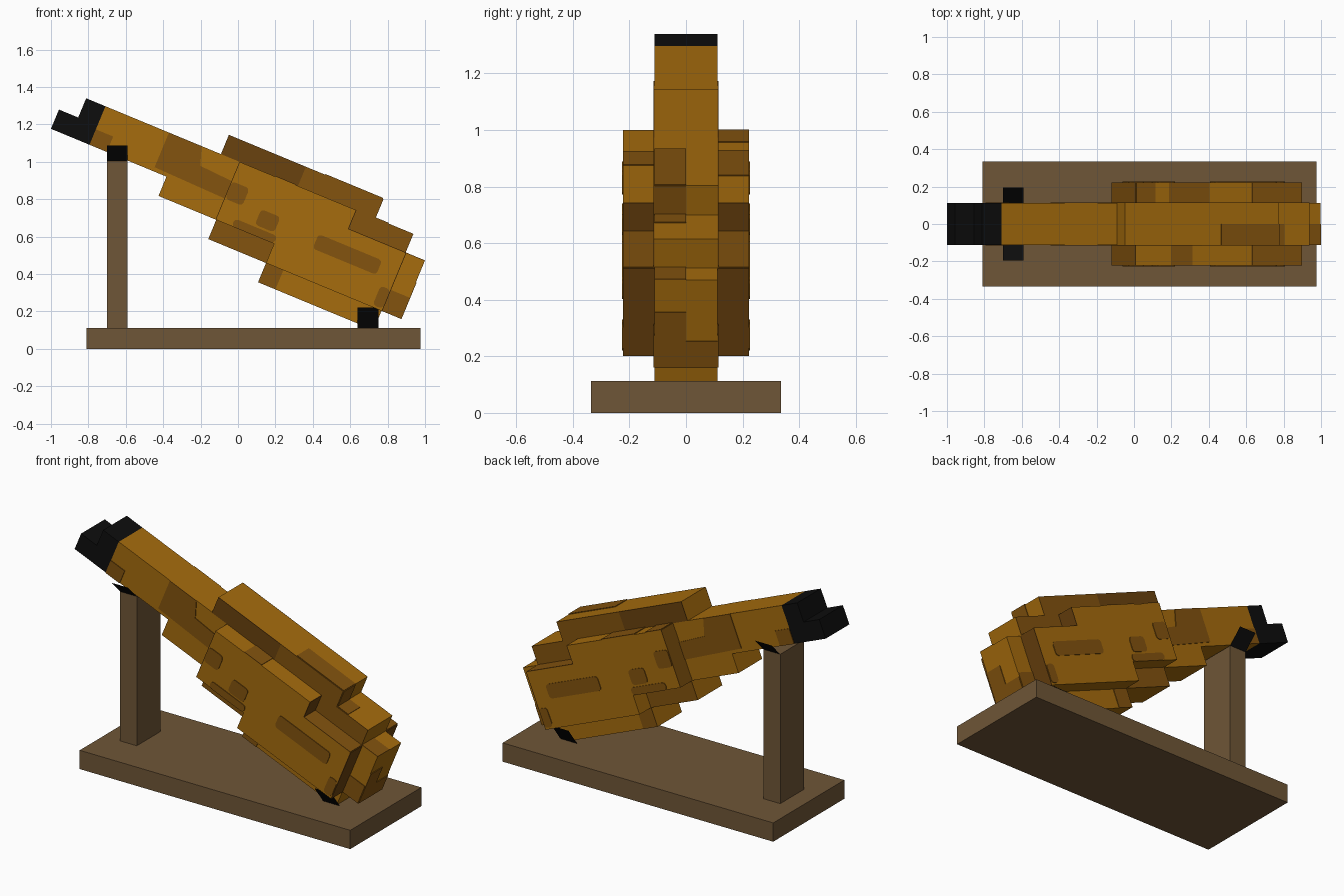
import bpy, bmesh, math

cube = bpy.data.objects.get("Cube")
if cube:
    bpy.data.objects.remove(cube, do_unlink=True)


def material(name, rgb):
    lin = [((c / 255 + 0.055) / 1.055) ** 2.4 if c > 10 else c / 3295 for c in rgb]
    m = bpy.data.materials.new(name)
    m.use_nodes = True
    m.diffuse_color = (*lin, 1)
    m.node_tree.nodes["Principled BSDF"].inputs["Base Color"].default_value = (*lin, 1)
    return m


GOLD = material("gold", (166, 108, 13))
MID = material("brown", (131, 83, 14))
DARK = material("dark brown", (106, 66, 14))
WOOD = material("wood", (111, 86, 55))
BLACK = material("black", (13, 13, 13))

UNIT = 0.1114           # grid step of the blocky hull
TILT = math.radians(22.5)
HALF, WIDE = UNIT, 2 * UNIT
THIN = 0.004


def tilted(u, y, v):
    """Hull grid position (u towards the tail, v up) to world space."""
    a, b = -1.374 + u * UNIT, 0.37 + v * UNIT
    c, s = math.cos(TILT), math.sin(TILT)
    return (a * c + b * s, y, b * c - a * s)


def finish(name, bm, mat):
    bmesh.ops.recalc_face_normals(bm, faces=bm.faces)
    mesh = bpy.data.meshes.new(name)
    bm.to_mesh(mesh)
    bm.free()
    mesh.materials.append(mat)
    ob = bpy.data.objects.new(name, mesh)
    bpy.context.collection.objects.link(ob)
    return ob


def slab(name, outline, y0, y1, mat, place=tilted, cut=0):
    """Extrude an outline along y, optionally with trimmed corners."""
    bm = bmesh.new()
    rings = [[bm.verts.new(place(u, y, v)) for u, v in outline] for y in (y0, y1)]
    n = len(outline)
    for r in rings:
        bm.faces.new(r)
    for i in range(n):
        j = (i + 1) % n
        bm.faces.new((rings[0][i], rings[0][j], rings[1][j], rings[1][i]))
    if cut:
        edges = [bm.edges.get((a, b)) for a, b in zip(*rings)]
        bmesh.ops.bevel(bm, geom=edges, offset=cut, segments=2, profile=0.5, affect='EDGES')
    return finish(name, bm, mat)


def rect(u0, v0, u1, v1):
    return [(u0, v0), (u1, v0), (u1, v1), (u0, v1)]


def flat(u, y, v):
    return (u, y, v)


# Stand
slab("base_board", rect(-0.81, 0, 0.975, 0.112), -0.335, 0.335, WOOD, flat)
slab("post", rect(-0.7, 0.112, -0.59, 1.003), -HALF, HALF, WOOD, flat)


# Sloping cradle flaps, one on each side
def flap(name, x0, x1, z0, z1, side):
    bm = bmesh.new()
    y0, y1 = side * HALF, side * 0.194
    bm.faces.new([bm.verts.new(p) for p in
                  ((x0, y0, z0), (x1, y0, z0), (x1, y1, z1), (x0, y1, z1))])
    finish(name, bm, BLACK)


for side, label in ((1, "left"), (-1, "right")):
    flap("upper_flap_" + label, -0.7, -0.59, 1.003, 1.087, side)
    flap("lower_flap_" + label, 0.64, 0.75, 0.112, 0.22, side)

# Hull: stepped centre, nose and two flank slabs
core = [(2, 3), (2, 5), (8, 5), (8, 6), (16, 6), (16, 5), (18, 5), (18, 4), (19, 4),
        (19, 1), (18, 1), (18, 0), (12, 0), (12, 1), (9, 1), (9, 2), (6, 2), (6, 3)]
nose = [(0, 3), (0, 4), (1, 4), (1, 5), (2, 5), (2, 3)]
flank = [(9, 2), (9, 5), (15, 5), (15, 4), (18, 4), (18, 1), (12, 1), (12, 2)]
slab("hull_core", core, -HALF, HALF, GOLD)
slab("nose", nose, -HALF, HALF, BLACK)

# Patches on the side walls, mirrored
core_patches = [(rect(2, 3, 2.9, 3.8), MID), (rect(8, 5, 12, 6), DARK),
                (rect(12, 5, 16, 6), MID), (rect(15, 4, 18, 5), MID),
                (rect(9, 1, 12, 2), MID), (rect(12, 0, 12.9, 1), MID),
                (rect(18, 1, 19, 2.1), MID),
                ([(5.3, 3.2), (9, 3.1), (9, 4), (7.3, 4.1), (7, 5), (5.3, 5)], MID)]
flank_patches = [rect(9, 3.1, 9.9, 4), rect(10.8, 2.5, 11.8, 3.3), rect(9.8, 2, 12, 2.4),
                 rect(13.8, 2.5, 17.1, 3.25), rect(17.5, 1.1, 18, 2.1)]
for side, label in ((1, "left"), (-1, "right")):
    slab("flank_" + label, flank, side * HALF, side * WIDE, GOLD)
    for outline, mat in core_patches:
        slab("core_patch_" + label, outline, side * HALF, side * (HALF + THIN), mat)
    for outline in flank_patches:
        slab("flank_patch_" + label, outline, side * WIDE, side * (WIDE + THIN), MID, cut=0.018)

# Patches on top steps and end faces
t = THIN / UNIT


def top_patch(u0, u1, v, y0, y1, mat):
    slab("top_patch", rect(u0, v, u1, v + t), y0, y1, mat)


def end_patch(u, v0, v1, y0, y1, mat, way=1):
    slab("end_patch", rect(u, v0, u + way * t, v1), y0, y1, mat)


top_patch(13, 16, 6, -HALF, 0, MID)
top_patch(16, 16.7, 5, -HALF, 0, MID)
top_patch(18, 19, 4, -HALF, 0, MID)
top_patch(10.8, 11.9, 5, -WIDE, -HALF, MID)
top_patch(10.7, 12.8, 5, HALF, WIDE, MID)
top_patch(9, 10, 5, HALF, WIDE, MID)
end_patch(16, 5, 6, -HALF, 0, MID)
end_patch(19, 1, 1.9, -HALF, HALF, MID)
end_patch(19, 1.9, 2.9, -HALF, 0, MID)
for y0, y1 in ((-WIDE, -HALF), (HALF, WIDE)):
    top_patch(15, 18, 4, y0, y1, MID)
    end_patch(15, 4, 5, y0, y1, DARK)
    end_patch(18, 1, 4, y0, y1, DARK)
    end_patch(9, 2, 5, y0, y1, MID, -1)
